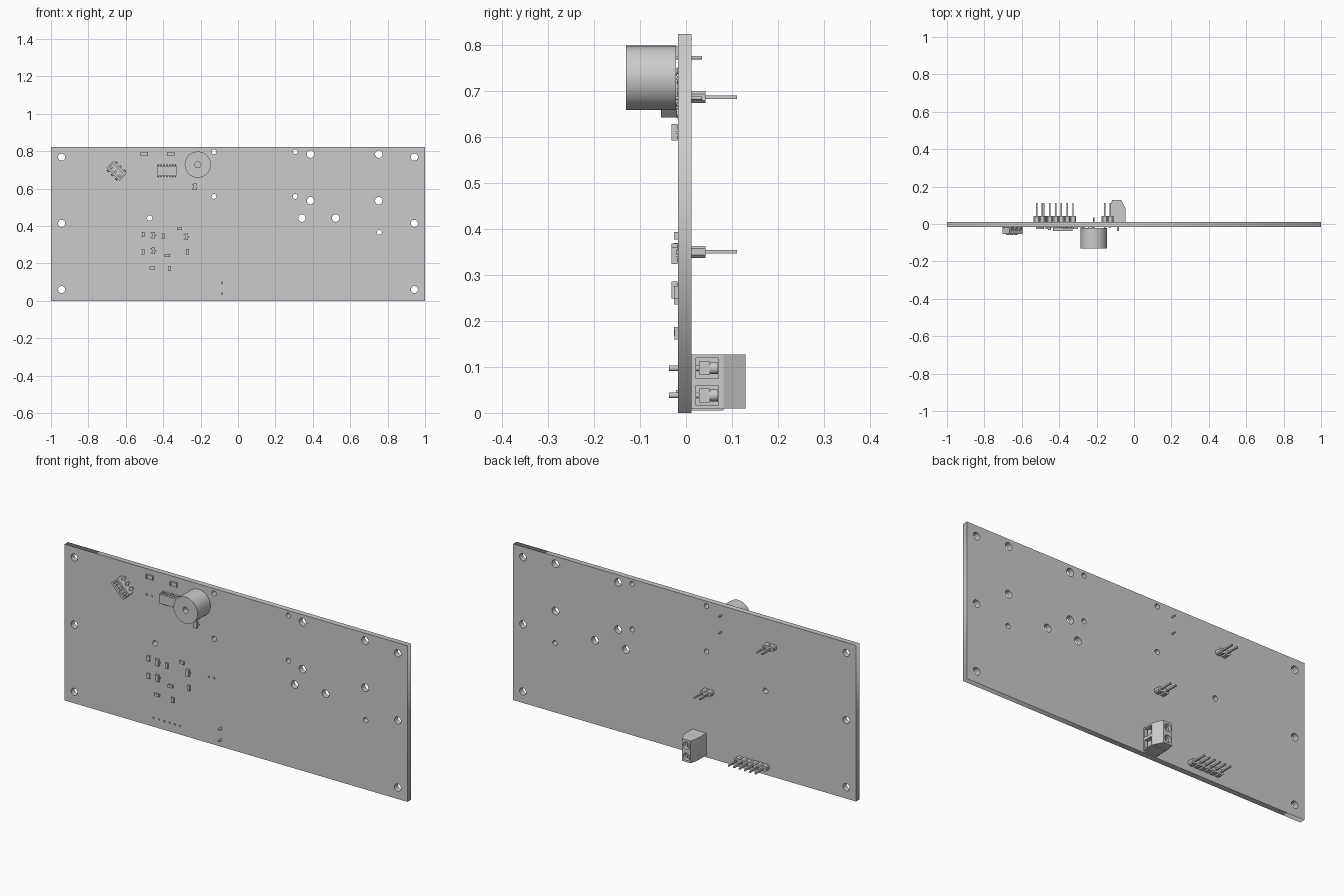
import bpy, bmesh
from math import pi, cos, sin, radians
from mathutils import Matrix, Vector

if "Cube" in bpy.data.objects:
    bpy.data.objects.remove(bpy.data.objects["Cube"])

FRONT, BACK = -0.017, 0.012          # board faces in y
I = Matrix.Identity(4)


def finish(name, bm, smooth=False):
    bmesh.ops.recalc_face_normals(bm, faces=bm.faces)
    me = bpy.data.meshes.new(name)
    bm.to_mesh(me)
    bm.free()
    ob = bpy.data.objects.new(name, me)
    bpy.context.collection.objects.link(ob)
    if smooth:
        activate(ob)
        bpy.ops.object.shade_smooth_by_angle(angle=radians(35))
    return ob


def activate(ob):
    bpy.ops.object.select_all(action='DESELECT')
    ob.select_set(True)
    bpy.context.view_layer.objects.active = ob


def front(x, z, angle=0):
    """Package frame on the front face: local X right, Y up, Z out of the board."""
    return (Matrix.Translation((x, FRONT, z)) @ Matrix.Rotation(pi / 2, 4, 'X')
            @ Matrix.Rotation(radians(angle), 4, 'Z'))


def box(bm, x0, x1, y0, y1, z0, z1, m=I):
    mid = Vector((x0 + x1, y0 + y1, z0 + z1)) / 2
    size = Matrix.Diagonal((x1 - x0, y1 - y0, z1 - z0, 1))
    bmesh.ops.create_cube(bm, size=1, matrix=m @ Matrix.Translation(mid) @ size)


def prism(bm, pts, offset, m=I):
    face = bm.faces.new([bm.verts.new(m @ Vector(p)) for p in pts])
    geom = bmesh.ops.extrude_face_region(bm, geom=[face])['geom']
    shift = m.to_3x3() @ Vector(offset)
    bmesh.ops.translate(bm, vec=shift, verts=[v for v in geom if isinstance(v, bmesh.types.BMVert)])


def rod(bm, x, z, r, y0, y1, sides=24):
    m = Matrix.Translation((x, (y0 + y1) / 2, z)) @ Matrix.Rotation(pi / 2, 4, 'X')
    bmesh.ops.create_cone(bm, cap_ends=True, segments=sides, radius1=r, radius2=r,
                          depth=y1 - y0, matrix=m)


def leg(bm, m, x, side, b, e, h, w, t=0.003):
    """Gull-wing leg from body edge b to foot end e."""
    k = b + (e - b) * 0.45
    prof = [(b, h + t), (k, h + t), (k + t, t), (e, t), (e, 0), (k, 0), (k - t, h), (b, h)]
    prism(bm, [(x - w / 2, side * u, v) for u, v in prof], (w, 0, 0), m)


# circuit board: one filled curve with round holes, extruded
holes = [(sx * 0.943, z, 0.019) for sx in (-1, 1) for z in (0.06, 0.414, 0.768)]
holes += [(x, z, 0.013) for x in (-0.128, 0.306) for z in (0.558, 0.797)]
holes += [(x, z, 0.02) for x in (0.388, 0.753) for z in (0.535, 0.784)]
holes += [(0.342, 0.442, 0.02), (0.522, 0.442, 0.02), (0.756, 0.366, 0.013), (-0.472, 0.442, 0.014)]
loops = [[(-1, 0), (1, 0), (1, 0.823), (-1, 0.823)]]
loops += [[(x + r * cos(2 * pi * i / 32), z + r * sin(2 * pi * i / 32)) for i in range(32)]
          for x, z, r in holes]
cu = bpy.data.curves.new("circuit_board", 'CURVE')
cu.dimensions, cu.fill_mode, cu.extrude = '2D', 'BOTH', (BACK - FRONT) / 2
for pts in loops:
    sp = cu.splines.new('POLY')
    sp.points.add(len(pts) - 1)
    for p, (x, z) in zip(sp.points, pts):
        p.co = (x, z, 0, 1)
    sp.use_cyclic_u = True
board = bpy.data.objects.new("circuit_board", cu)
board.rotation_euler = (pi / 2, 0, 0)
board.location.y = (FRONT + BACK) / 2
bpy.context.collection.objects.link(board)
activate(board)
bpy.ops.object.convert(target='MESH')

# round buzzer, turned from a profile, with two pins through the board
bm = bmesh.new()
m = front(-0.215, 0.728)
prof = [(0, 0.085), (0.016, 0.085), (0.016, 0.113), (0.07, 0.113), (0.07, 0.005), (0, 0.005)]
vs = [bm.verts.new((r, 0, h)) for r, h in prof]
es = [bm.edges.new(p) for p in zip(vs, vs[1:])]
bmesh.ops.spin(bm, geom=vs + es, cent=(0, 0, 0), axis=(0, 0, 1), angle=2 * pi, steps=48)
bmesh.ops.remove_doubles(bm, verts=bm.verts, dist=1e-5)
bmesh.ops.transform(bm, matrix=m, verts=bm.verts)
finish("buzzer", bm, True)
bm = bmesh.new()
for z in (0.684, 0.772):
    rod(bm, -0.215, z, 0.004, FRONT - 0.006, 0.035, 12)
finish("buzzer_pins", bm)

# fourteen-leg chip
bm = bmesh.new()
m = front(-0.38, 0.695)
box(bm, -0.052, 0.052, -0.024, 0.024, 0.002, 0.02, m)
for i in range(7):
    for side in (-1, 1):
        leg(bm, m, (i - 3) * 0.0155, side, 0.023, 0.037, 0.009, 0.006)
finish("logic_chip", bm)

# three-way slide switch, turned 45 degrees
bm = bmesh.new()
m = front(-0.65, 0.695, -45)
box(bm, -0.049, 0.049, -0.026, 0.026, 0.003, 0.026, m)
for s in (-1, 1):
    a, b = sorted((s * 0.049, s * 0.041))
    box(bm, a, b, -0.026, 0.026, 0.026, 0.037, m)
    a, b = sorted((s * 0.026, s * 0.014))
    box(bm, -0.041, 0.041, a, b, 0.026, 0.037, m)
for i in (-1, 0, 1):
    box(bm, i * 0.031 - 0.006, i * 0.031 + 0.006, -0.012, 0.001, 0.026, 0.041, m)
    for side in (-1, 1):
        leg(bm, m, i * 0.031, side, 0.025, 0.041, 0.015, 0.012)
finish("slide_switch", bm)

# three-leg transistors
for n, (x, z) in enumerate([(-0.452, 0.35), (-0.452, 0.267), (-0.275, 0.342), (-0.229, 0.61)]):
    bm = bmesh.new()
    m = front(x, z, 90)
    box(bm, -0.018, 0.018, -0.009, 0.009, 0.002, 0.015, m)
    for lx, side in ((-0.0115, 1), (0.0115, 1), (0, -1)):
        leg(bm, m, lx, side, 0.008, 0.016, 0.006, 0.006, 0.002)
    finish(f"transistor_{n}", bm)

# chip resistors and capacitors: body with two end caps
chips = [(-0.5, 0.785, 0, 0.02), (-0.36, 0.785, 0, 0.02), (-0.507, 0.355, 90, 0.014),
         (-0.507, 0.262, 90, 0.014), (-0.4, 0.345, 90, 0.014), (-0.313, 0.385, 0, 0.014),
         (-0.378, 0.243, 0, 0.014), (-0.271, 0.262, 90, 0.014), (-0.458, 0.175, 0, 0.014),
         (-0.366, 0.173, 90, 0.014)]
for n, (x, z, ang, l) in enumerate(chips):
    bm = bmesh.new()
    m = front(x, z, ang)
    w = l * 0.55
    box(bm, -l * 0.7, l * 0.7, -w * 0.96, w * 0.96, 0.0005, 0.0085, m)
    box(bm, -l, -l * 0.7, -w, w, 0, 0.009, m)
    box(bm, l * 0.7, l, -w, w, 0, 0.009, m)
    finish(f"chip_part_{n}", bm)

# pin headers on the back
P = 0.031
for name, x0, z, count in (("upper_header", -0.521, 0.686, 2), ("middle_header", -0.157, 0.35, 2),
                           ("lower_header", -0.481, 0.046, 6)):
    bm, pins = bmesh.new(), bmesh.new()
    for i in range(count):
        x, h, c = x0 + i * P, P / 2, 0.006
        prof = [(-h, c - 0.013), (c - h, -0.013), (h - c, -0.013), (h, c - 0.013),
                (h, 0.013 - c), (h - c, 0.013), (c - h, 0.013), (-h, 0.013 - c)]
        prism(bm, [(x + u, BACK, z + v) for u, v in prof], (0, 0.03, 0))
        box(pins, x - 0.0038, x + 0.0038, -0.022, 0.111, z - 0.0038, z + 0.0038)
    finish(name + "_body", bm)
    finish(name + "_pins", pins)

# two-way screw terminal: extruded profile with wire openings and screw wells cut in
bm, cut, metal = bmesh.new(), bmesh.new(), bmesh.new()
prof = [(-0.127, BACK), (-0.127, 0.085), (-0.117, 0.129), (-0.068, 0.129), (-0.045, 0.081), (-0.045, BACK)]
prism(bm, [(x, y, 0.01) for x, y in prof], (0, 0, 0.117))
for c in (0.038, 0.097):
    box(cut, -0.085, -0.03, 0.022, 0.071, c - 0.022, c + 0.022)
    rod(cut, -0.093, c, 0.019, 0.1, 0.14)
    # clamp cage, screw head halves with a slot between, solder pin
    box(metal, -0.09, -0.056, 0.028, 0.052, c - 0.015, c + 0.015)
    rod(metal, -0.07, c, 0.013, 0.05, 0.07, 16)
    rod(metal, -0.093, c, 0.016, 0.095, 0.11)
    for s in (-1, 1):
        arc = [(-0.093 + s * (0.003 + 0.013 * sin(a * pi / 8)), 0.11, c + 0.014 * cos(a * pi / 8))
               for a in range(9)]
        prism(metal, arc, (0, 0.005, 0))
    rod(metal, -0.086, c, 0.006, -0.037, 0.03, 12)
block = finish("terminal_block", bm)
cutter = finish("terminal_cutter", cut)
cutter.hide_render = True
mod = block.modifiers.new("openings", 'BOOLEAN')
mod.operation, mod.object = 'DIFFERENCE', cutter
activate(block)
bpy.ops.object.modifier_apply(modifier=mod.name)
bpy.data.objects.remove(cutter)
finish("terminal_metal", metal, True)

# side rib under the terminal
bm = bmesh.new()
box(bm, -0.12, -0.055, BACK, 0.082, 0.005, 0.011)
finish("terminal_rib", bm)
